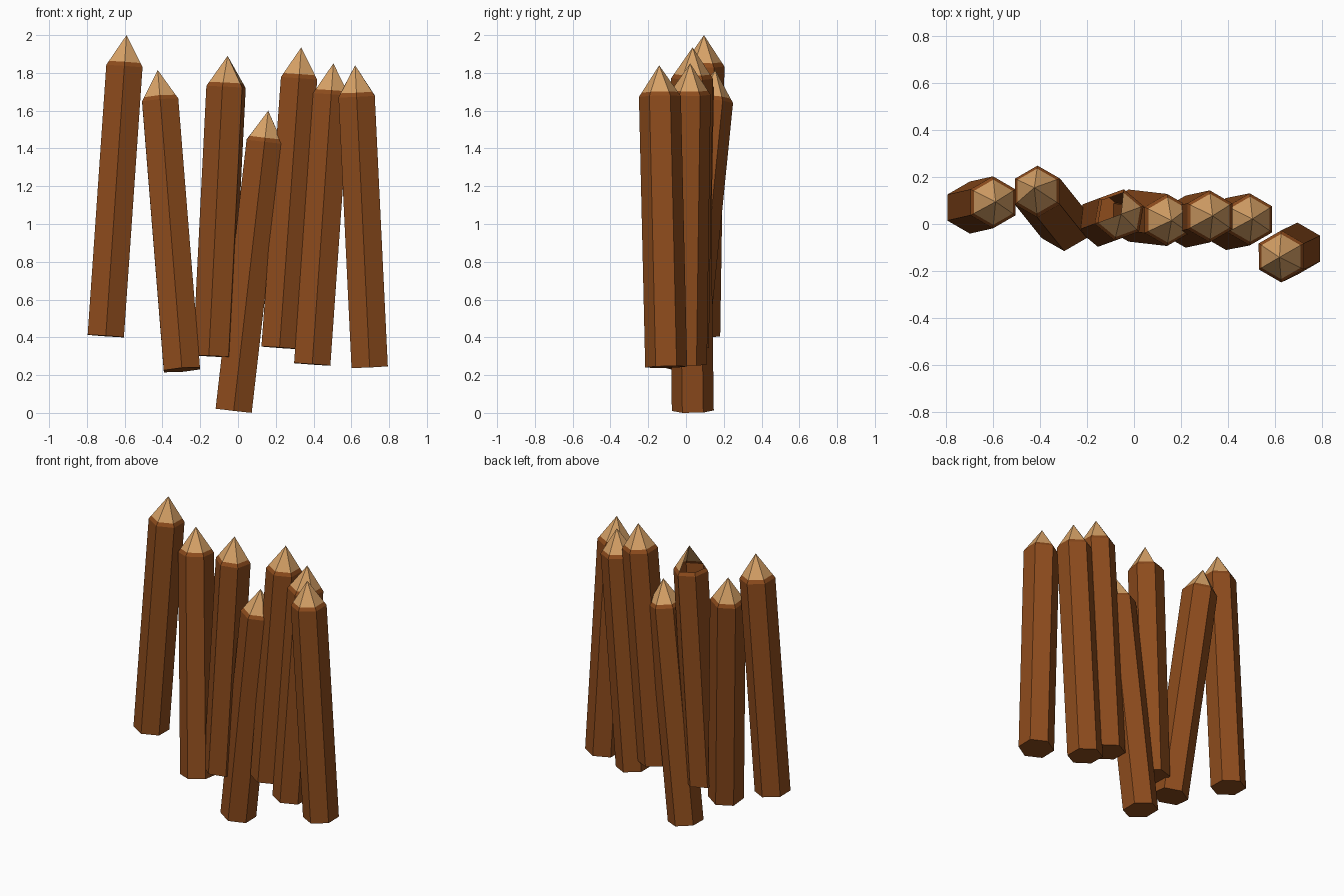
import bpy, bmesh, math
from mathutils import Vector, Matrix

if "Cube" in bpy.data.objects:
    bpy.data.objects.remove(bpy.data.objects["Cube"])

R = 0.111        # corner radius of the hexagonal stake
TIP = 0.165      # height of the pointed end
BAND = 0.022     # bark left on the lower part of the point


def material(name, color):
    m = bpy.data.materials.new(name)
    m.diffuse_color = color
    m.use_nodes = True
    m.node_tree.nodes["Principled BSDF"].inputs["Base Color"].default_value = m.diffuse_color
    return m


bark = material("bark", (0.27, 0.072, 0.012, 1))
cut_wood = material("cut_wood", (0.68, 0.36, 0.135, 1))


def stake(name, base, tip, yaw=0, open_facets=()):
    base, tip = Vector(base), Vector(tip)
    axis = tip - base
    length = axis.length
    bm = bmesh.new()

    def ring(r, z):
        return [bm.verts.new((r * math.cos(math.radians(a)), r * math.sin(math.radians(a)), z))
                for a in range(-30, 330, 60)]

    low = ring(R, 0)
    shoulder = ring(R, length - TIP)
    cut = ring(R * (1 - BAND / TIP), length - TIP + BAND)
    point = bm.verts.new((0, 0, length))
    bm.faces.new(low[::-1])
    for i in range(6):
        j = (i + 1) % 6
        bm.faces.new((low[i], low[j], shoulder[j], shoulder[i]))
        bm.faces.new((shoulder[i], shoulder[j], cut[j], cut[i]))
        if i not in open_facets:
            bm.faces.new((cut[i], cut[j], point)).material_index = 1
    # lean the stake along its axis without twisting it
    lean = Vector((0, 0, 1)).rotation_difference(axis).to_matrix().to_4x4()
    spin = Matrix.Rotation(math.radians(yaw), 4, 'Z')
    bm.transform(Matrix.Translation(base) @ lean @ spin)
    me = bpy.data.meshes.new(name)
    bm.to_mesh(me)
    bm.free()
    me.materials.append(bark)
    me.materials.append(cut_wood)
    ob = bpy.data.objects.new(name, me)
    bpy.context.collection.objects.link(ob)


# row of leaning stakes, left to right: base centre, tip
stake("stake_1", (-0.70, 0.07, 0.407), (-0.59, 0.095, 2.0))
stake("stake_2", (-0.297, -0.005, 0.228), (-0.425, 0.155, 1.815))
# this one has two facets of its point broken away at the back left
stake("stake_3", (-0.135, 0.012, 0.30), (-0.055, 0.042, 1.89), -10, (2, 3))
stake("stake_4_short", (-0.023, 0.036, 0.012), (0.16, 0.015, 1.60))
stake("stake_5", (0.22, 0.01, 0.345), (0.335, 0.035, 1.935))
stake("stake_6", (0.393, 0.0, 0.257), (0.505, 0.022, 1.85))
stake("stake_7", (0.697, -0.105, 0.243), (0.62, -0.142, 1.84))
